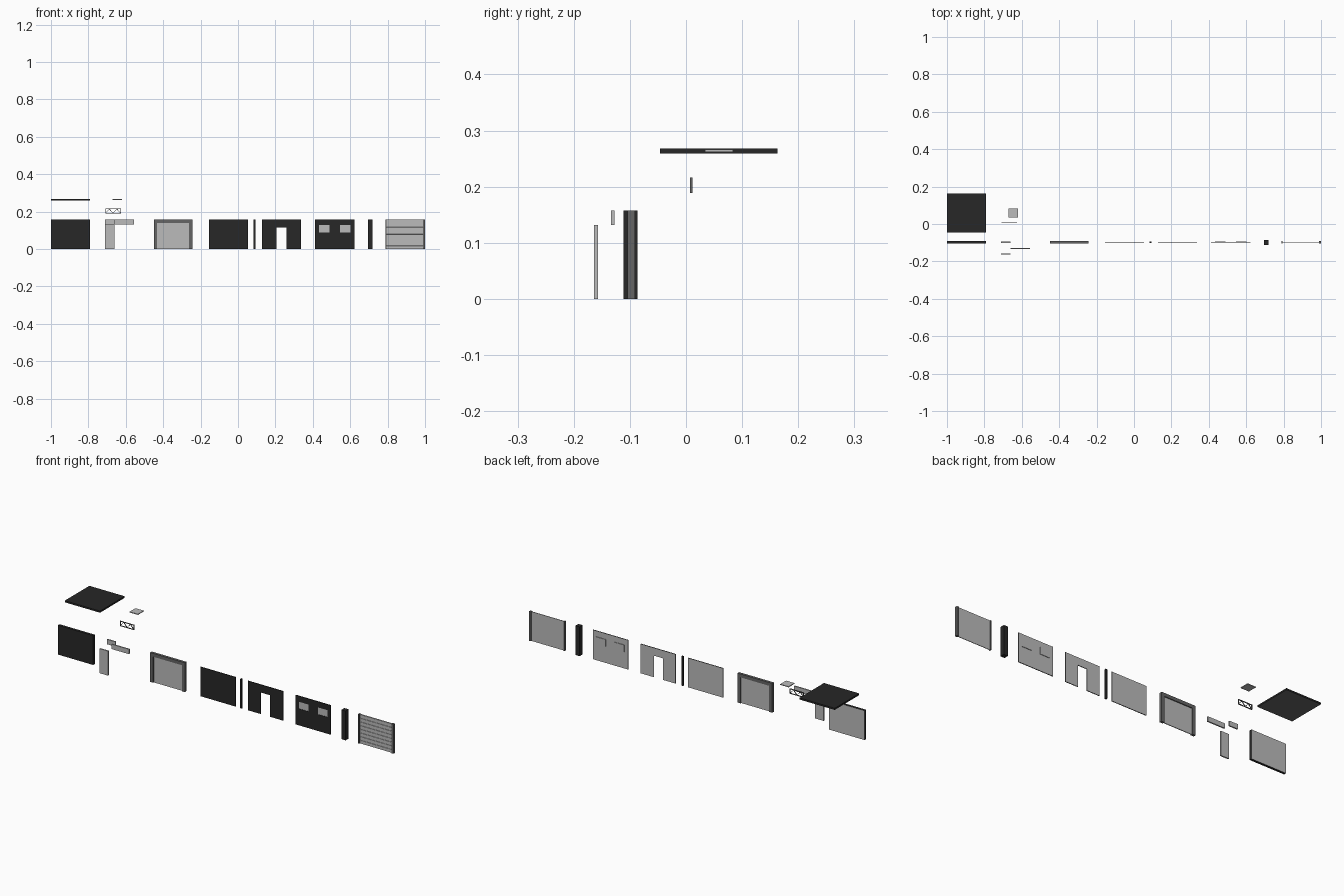
import bpy, bmesh, math
from mathutils import Vector

if "Cube" in bpy.data.objects:
    bpy.data.objects.remove(bpy.data.objects["Cube"])

def material(name, v):
    m = bpy.data.materials.new(name)
    m.diffuse_color = (v, v, v, 1)
    m.use_nodes = True
    m.node_tree.nodes["Principled BSDF"].inputs["Base Color"].default_value = m.diffuse_color
    return m

DARK, MID, LIGHT = material("dark", 0.02), material("mid", 0.13), material("light", 0.5)
H = 0.158          # wall height
YC = -0.0975       # line the wall pieces stand on

def finish(name, bm, front, back=None, inner=(0, 1, 0)):
    """Make an object; faces looking along `inner` get the back material."""
    bmesh.ops.remove_doubles(bm, verts=bm.verts, dist=1e-6)
    bmesh.ops.recalc_face_normals(bm, faces=bm.faces)
    me = bpy.data.meshes.new(name)
    me.materials.append(front)
    if back:
        me.materials.append(back)
        for f in bm.faces:
            f.normal_update()
            f.material_index = int(f.normal.dot(Vector(inner)) > 0.9)
    bm.to_mesh(me)
    bm.free()
    ob = bpy.data.objects.new(name, me)
    bpy.context.collection.objects.link(ob)
    return ob

def add_box(bm, x, y, z):
    vs = bmesh.ops.create_cube(bm, size=1)["verts"]
    for v in vs:
        v.co = [(r[0] + r[1]) / 2 + c * (r[1] - r[0]) for r, c in zip((x, y, z), v.co)]

def box(name, x, y, z, front, back=None, inner=(0, 1, 0)):
    bm = bmesh.new()
    add_box(bm, x, y, z)
    return finish(name, bm, front, back, inner)

def prism(name, pts, y0, y1, front, back=None):
    """Extrude an x-z outline along y."""
    bm = bmesh.new()
    f = bm.faces.new([bm.verts.new((x, y0, z)) for x, z in pts])
    ext = bmesh.ops.extrude_face_region(bm, geom=[f])["geom"]
    for v in ext:
        if isinstance(v, bmesh.types.BMVert):
            v.co.y = y1
    return finish(name, bm, front, back)

def around(c, t):
    return (c - t / 2, c + t / 2)

THICK, THIN = around(YC, 0.014), around(YC, 0.004)

# roof slab and solid outer wall
box("roof", (-1, -0.79), (-0.046, 0.163), (0.259, 0.268), DARK, MID, (0, 0, -1))
box("outer_wall", (-1, -0.79), THICK, (0, H), DARK, LIGHT)

# loose leaves: door, two window panes, roof hatch
box("door_leaf", (-0.71, -0.66), (-0.164, -0.157), (0, 0.132), LIGHT)
box("small_pane", (-0.71, -0.66), around(YC, 0.007), (0.132, H), LIGHT)
box("long_pane", (-0.66, -0.556), (-0.134, -0.127), (0.132, H), LIGHT)
box("roof_hatch", (-0.67, -0.62), (0.034, 0.084), (0.262, 0.266), LIGHT)

# lattice girder: two chords, end posts and zigzag braces
bm = bmesh.new()
x0, x1, z0, z1, t = -0.709, -0.626, 0.189, 0.216, 0.003
ty = (0.007, 0.012)
for z in (z0, z1 - t):
    add_box(bm, (x0, x1), ty, (z, z + t))
for x in (x0, x1 - t):
    add_box(bm, (x, x + t), ty, (z0, z1))
finish("girder_frame", bm, MID)
n = 4
for i in range(n):
    a = x0 + t / 2 + (x1 - x0 - t) * i / n
    b = a + (x1 - x0 - t) / n
    za, zb = (z0 + t, z1 - t) if i % 2 == 0 else (z1 - t, z0 + t)
    prism("girder_brace", [(a - t / 2, za), (a + t / 2, za), (b + t / 2, zb), (b - t / 2, zb)],
          0.0075, 0.0115, MID)

# framed opening with recessed pane
fx0, fx1, w = -0.45, -0.244, 0.018
prism("opening_frame", [(fx0, 0), (fx0, H), (fx1, H), (fx1, 0), (fx1 - w, 0),
                        (fx1 - w, H - w), (fx0 + w, H - w), (fx0 + w, 0)], *THICK, MID)
box("framed_pane", (fx0 + w, fx1 - w), THIN, (0, H - w), LIGHT)

# plain inner wall and slim post
box("inner_wall", (-0.155, 0.054), THIN, (0, H), DARK, LIGHT)
box("slim_post", (0.084, 0.093), around(YC, 0.009), (0, H), DARK)

# wall with doorway
prism("doorway_wall", [(0.129, 0), (0.129, H), (0.337, H), (0.337, 0), (0.259, 0),
                       (0.259, 0.116), (0.205, 0.116), (0.205, 0)], *THIN, DARK, LIGHT)

# wall with two windows, built from strips around the openings
wx, wz = [0.412, 0.433, 0.49, 0.545, 0.602, 0.622], [0, 0.089, 0.127, H]
bm = bmesh.new()
for i in range(5):
    for j in range(3):
        if j == 1 and i in (1, 3):
            continue
        bm.faces.new([bm.verts.new((x, THIN[0], z)) for x, z in (
            (wx[i], wz[j]), (wx[i + 1], wz[j]), (wx[i + 1], wz[j + 1]), (wx[i], wz[j + 1]))])
bmesh.ops.remove_doubles(bm, verts=bm.verts, dist=1e-6)
ext = bmesh.ops.extrude_face_region(bm, geom=bm.faces[:])["geom"]
for v in ext:
    if isinstance(v, bmesh.types.BMVert):
        v.co.y = THIN[1]
finish("window_wall", bm, DARK, LIGHT)
for i in (1, 3):
    box("window_pane", (wx[i], wx[i + 1]), (YC, YC + 0.005), (wz[1], wz[2]), LIGHT)

# square corner pillar
box("corner_pillar", (0.694, 0.719), (-0.111, -0.086), (0, H), DARK)

# rolling shutter: slatted sheet between guide rails
slats = 8
pitch = H / slats
bm = bmesh.new()
profile = []
for i in range(slats):
    profile += [(-0.0015, i * pitch), (-0.0015, (i + 0.85) * pitch), (-0.0005, (i + 0.9) * pitch),
                (-0.0005, (i + 0.98) * pitch)]
profile += [(-0.0015, H), (0.0015, H), (0.0015, 0)]
f = bm.faces.new([bm.verts.new((0.793, YC + y, z)) for y, z in profile])
for v in bmesh.ops.extrude_face_region(bm, geom=[f])["geom"]:
    if isinstance(v, bmesh.types.BMVert):
        v.co.x = 0.99
finish("shutter", bm, LIGHT)
box("shutter_rail_left", (0.789, 0.795), around(YC, 0.013), (0, H), MID)
box("shutter_rail_right", (0.988, 1.0), around(YC, 0.013), (0, H), MID)
